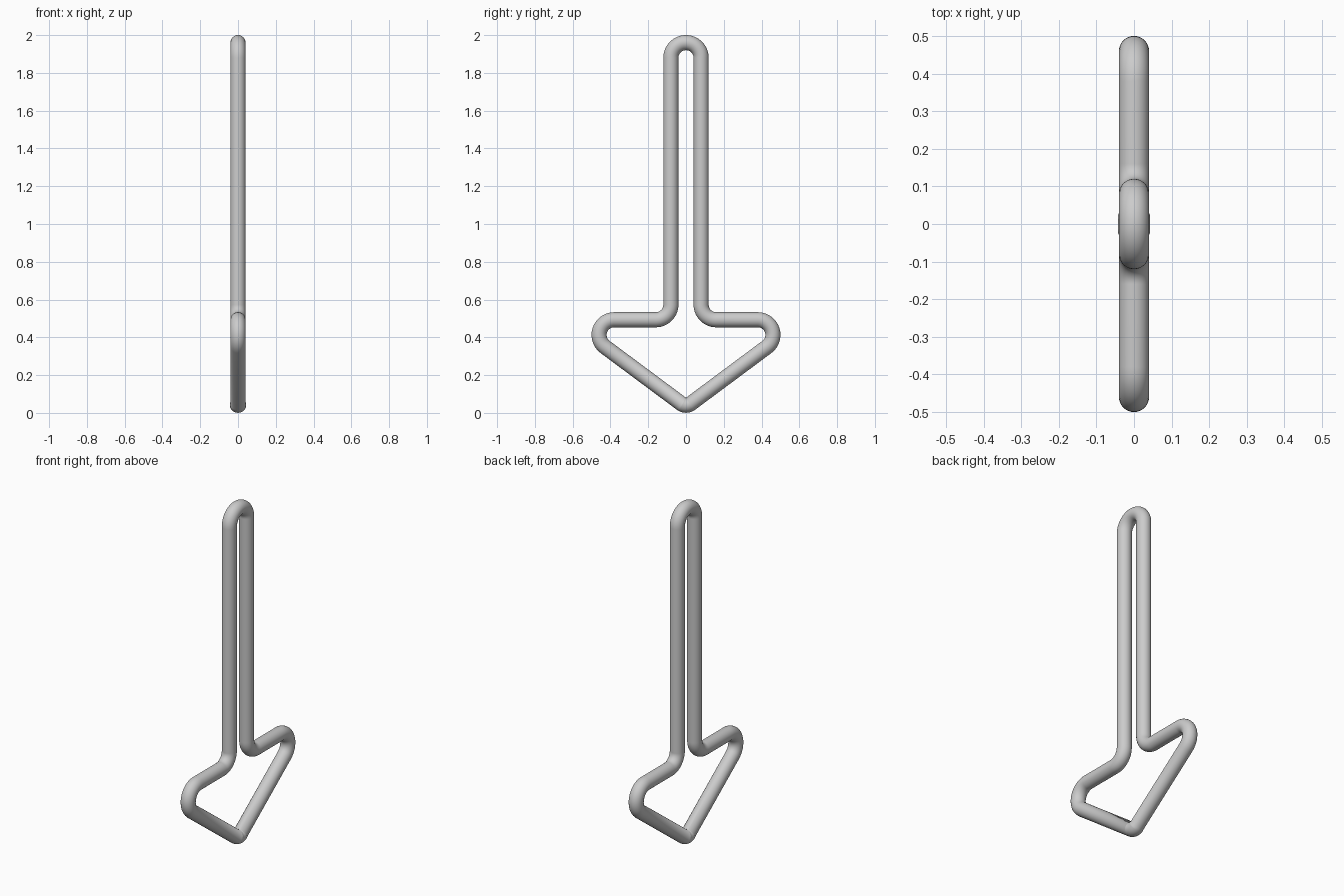
import bpy, bmesh, math
from mathutils import Vector

if "Cube" in bpy.data.objects:
    bpy.data.objects.remove(bpy.data.objects["Cube"])

R = 0.04      # rod radius
SIDES = 32

# Corners of the bent rod, right half then mirrored left half: y, z, bend radius
right = [(0.08, 1.96, 0.0799), (0.08, 0.493, 0.08), (0.622, 0.493, 0.08)]
tip = (0.0, 0.0306, 0.0405)
corners = right + [tip] + [(-y, z, r) for y, z, r in reversed(right)]


def bend(prev, cur, nxt, steps=14):
    """Rounded corner as (point, outward normal) pairs in the y-z plane."""
    p, a, b = (Vector(c[:2]) for c in (cur, prev, nxt))
    d1, d2 = (a - p).normalized(), (b - p).normalized()
    half = d1.angle(d2) / 2
    centre = p + (d1 + d2).normalized() * (cur[2] / math.sin(half))
    start = p + d1 * (cur[2] / math.tan(half)) - centre
    end = p + d2 * (cur[2] / math.tan(half)) - centre
    sweep = start.angle_signed(end)
    sign = -1 if sweep > 0 else 1
    # Left turns and right turns need opposite normals for a consistent tube
    side = Vector((-d1.y, d1.x))
    flip = 1 if side.dot(start) > 0 else -1
    out = []
    for i in range(steps + 1):
        t = sign * abs(sweep) * i / steps
        v = Vector((start.x * math.cos(t) - start.y * math.sin(t),
                    start.x * math.sin(t) + start.y * math.cos(t)))
        out.append((centre + v, v.normalized() * flip))
    return out


# Sweep a round section along the closed path; the pointed bend is slightly flattened wider
bm = bmesh.new()
rings = []
n = len(corners)
for k, c in enumerate(corners):
    pts = bend(corners[k - 1], c, corners[(k + 1) % n])
    for i, (p, nor) in enumerate(pts):
        wide = R * (1.07 if c is tip and 0 < i < len(pts) - 1 else 1.0)
        ring = []
        for s in range(SIDES):
            a = math.tau * s / SIDES
            q = p + nor * (R * math.cos(a))
            ring.append(bm.verts.new((wide * math.sin(a), q.x, q.y)))
        rings.append(ring)

for k, ring in enumerate(rings):
    nxt = rings[(k + 1) % len(rings)]
    for s in range(SIDES):
        t = (s + 1) % SIDES
        bm.faces.new((ring[s], ring[t], nxt[t], nxt[s]))
bmesh.ops.remove_doubles(bm, verts=bm.verts, dist=0.00005)
bmesh.ops.recalc_face_normals(bm, faces=bm.faces)
for f in bm.faces:
    f.smooth = True

mesh = bpy.data.meshes.new("bent_rod")
bm.to_mesh(mesh)
bm.free()
rod = bpy.data.objects.new("bent_rod", mesh)
bpy.context.collection.objects.link(rod)
